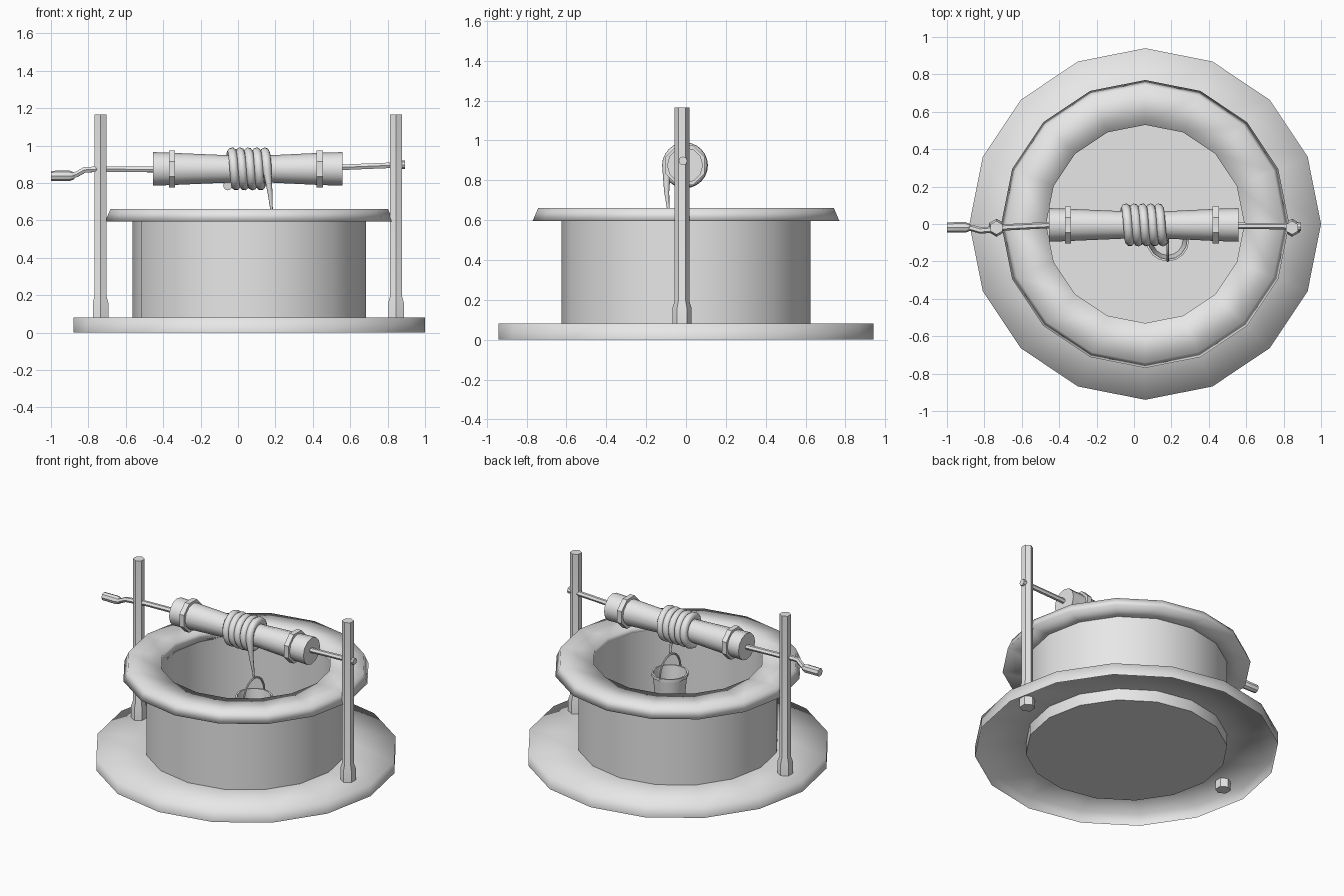
import bpy
import bmesh
from math import pi, sin, cos, radians
from mathutils import Matrix, Vector

if "Cube" in bpy.data.objects:
    bpy.data.objects.remove(bpy.data.objects["Cube"], do_unlink=True)

GREY = (0.8, 0.8, 0.8, 1.0)
grey = bpy.data.materials.new("plain_grey")
grey.use_nodes = True
grey.diffuse_color = GREY
grey.node_tree.nodes["Principled BSDF"].inputs["Base Color"].default_value = GREY

CX = 0.06        # well centre
AXLE_Z = 0.875   # windlass height


def finish(obj, angle):
    obj.data.materials.clear()
    obj.data.materials.append(grey)
    bpy.ops.object.select_all(action="DESELECT")
    obj.select_set(True)
    bpy.context.view_layer.objects.active = obj
    bpy.ops.object.shade_smooth_by_angle(angle=radians(angle))


def lathe(name, profile, sides, place, along_x=False, phase=0.0, angle=40):
    """Revolve (radius, height) points about z, or about x."""
    bm = bmesh.new()
    rings = []
    for r, h in profile:
        rings.append([bm.verts.new((r * cos(phase + 2 * pi * i / sides),
                                    r * sin(phase + 2 * pi * i / sides), h))
                      for i in range(sides)])
    for a, b in zip(rings, rings[1:]):
        for i in range(sides):
            j = (i + 1) % sides
            bm.faces.new((a[i], a[j], b[j], b[i]))
    bmesh.ops.remove_doubles(bm, verts=bm.verts, dist=1e-5)
    turn = Matrix.Rotation(pi / 2, 4, "Y") if along_x else Matrix()
    bm.transform(Matrix.Translation(place) @ turn)
    mesh = bpy.data.meshes.new(name)
    bm.to_mesh(mesh)
    bm.free()
    obj = bpy.data.objects.new(name, mesh)
    bpy.context.collection.objects.link(obj)
    finish(obj, angle)
    return obj


def tube(name, points, radius, scales=None, resolution=1):
    """Sweep a round section along a path, then turn it into a mesh."""
    curve = bpy.data.curves.new(name, "CURVE")
    curve.dimensions = "3D"
    curve.bevel_depth = radius
    curve.bevel_resolution = resolution
    curve.use_fill_caps = True
    spline = curve.splines.new("POLY")
    spline.points.add(len(points) - 1)
    for i, (pt, co) in enumerate(zip(spline.points, points)):
        pt.co = (*co, 1)
        pt.radius = scales[i] if scales else 1
    obj = bpy.data.objects.new(name, curve)
    bpy.context.collection.objects.link(obj)
    bpy.ops.object.select_all(action="DESELECT")
    obj.select_set(True)
    bpy.context.view_layer.objects.active = obj
    bpy.ops.object.convert(target="MESH")
    finish(bpy.context.object, 50)


# Open-bottomed plinth and the well shaft
lathe("base_plinth", [(0.94, 0), (0.94, 0.08), (0.62, 0.08)], 16, (CX, 0, 0), angle=180)
lathe("well_wall", [(0, 0), (0.625, 0), (0.625, 0.62), (0.53, 0.62), (0.53, 0.008), (0, 0.008)],
      16, (CX, 0, 0))
lathe("well_rim", [(0.53, 0.595), (0.77, 0.595), (0.742, 0.66), (0.53, 0.66), (0.53, 0.595)],
      16, (CX, 0, 0), angle=180)

# Hexagonal posts with a thicker foot
for side, x in (("right", -0.735), ("left", 0.845)):
    lathe(side + "_post", [(0, 0.02), (0.048, 0.02), (0.048, 0.16), (0.0365, 0.195),
                           (0.0365, 1.165), (0, 1.165)],
          6, (x, -0.02, 0), phase=pi / 2, angle=30)

# Windlass drum and its two bands
lathe("drum", [(0, -0.455), (0.09, -0.455), (0.086, -0.35), (0.073, -0.05), (0.073, 0.17),
               (0.086, 0.44), (0.09, 0.56), (0, 0.56)],
      12, (0, -0.005, AXLE_Z), along_x=True)
for side, x in (("right", -0.353), ("left", 0.437)):
    lathe(side + "_drum_band", [(0.08, -0.017), (0.107, -0.017), (0.107, 0.017),
                                (0.08, 0.017), (0.08, -0.017)],
          8, (x, -0.005, AXLE_Z), along_x=True, phase=pi / 8, angle=30)

# Axle ends, crank and grip
tube("crank_axle", [(-0.89, -0.02, 0.84), (-0.865, -0.022, 0.845), (-0.82, -0.035, 0.87),
                    (-0.76, -0.03, 0.873), (-0.69, -0.018, 0.873), (-0.44, -0.005, 0.872)], 0.017)
tube("far_axle", [(0.54, -0.01, 0.883), (0.88, -0.012, 0.897)], 0.017)
lathe("axle_cap", [(0, -0.015), (0.022, -0.015), (0.022, 0.008), (0, 0.008)],
      8, (0.885, -0.015, 0.897), along_x=True)
lathe("crank_grip", [(0, 0), (0.027, 0), (0.028, 0.1), (0.018, 0.125), (0, 0.125)],
      8, (-1.0, -0.018, 0.838), along_x=True)

# Wound rope with a tapering free end
start, end, steps = -pi / 2, 9 * pi, 114
coil = []
for i in range(steps + 1):
    f = i / steps
    t = start + (end - start) * f
    coil.append((-0.055 + 0.21 * f, -0.005 + 0.09 * cos(t), AXLE_Z + 0.09 * sin(t)))
tail = [(0.162, -0.097, 0.82), (0.172, -0.097, 0.74), (0.179, -0.089, 0.66), (0.18, -0.085, 0.615)]
tube("rope", coil + tail, 0.025, [1] * len(coil) + [0.75, 0.5, 0.28, 0.25], 2)

# Hanging bucket with bail
BUCKET = Vector((0.18, -0.085, 0.3))
lathe("bucket", [(0, 0), (0.09, 0), (0.108, 0.18), (0.115, 0.18), (0.115, 0.2), (0.104, 0.2),
                 (0.082, 0.012), (0, 0.012)], 16, BUCKET)
bail = [BUCKET + Vector((0, 0.112 * cos(pi * i / 12), 0.19 + 0.13 * sin(pi * i / 12)))
        for i in range(13)]
tube("bucket_bail", bail, 0.007)
